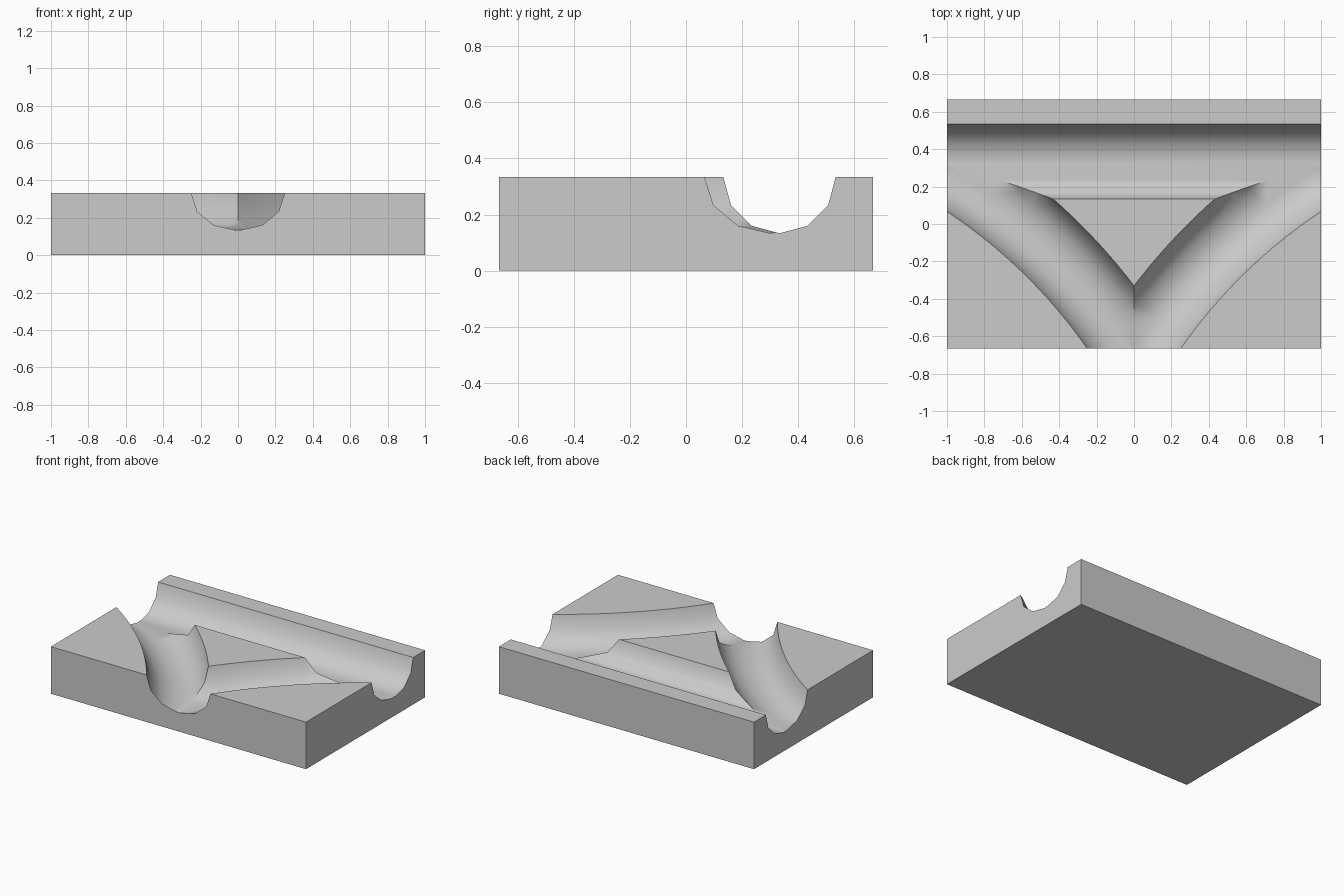
import bpy, bmesh
from math import sin, cos, radians

if "Cube" in bpy.data.objects:
    bpy.data.objects.remove(bpy.data.objects["Cube"])

W, D, H = 2.0, 4 / 3, 1 / 3      # tile size
R = 0.2                          # groove radius

# Groove section: lower half of a 12-gon, extended above the tile
section = [(R * cos(radians(a)), -R * sin(radians(a))) for a in range(0, 181, 30)]
section = [(R, 0.15)] + section + [(-R, 0.15)]


def groove_cutter(name, stations):
    """Sweep the section through stations of (x, y, side_x, side_y)."""
    bm = bmesh.new()
    rings = [[bm.verts.new((x + sx * u, y + sy * u, H + v)) for u, v in section]
             for x, y, sx, sy in stations]
    n = len(section)
    for a, b in zip(rings, rings[1:]):
        for i in range(n):
            j = (i + 1) % n
            bm.faces.new((a[i], a[j], b[j], b[i]))
    bm.faces.new(rings[0])
    bm.faces.new(rings[-1])
    bmesh.ops.recalc_face_normals(bm, faces=bm.faces)
    me = bpy.data.meshes.new(name)
    bm.to_mesh(me)
    bm.free()
    ob = bpy.data.objects.new(name, me)
    bpy.context.collection.objects.link(ob)
    ob.hide_render = True
    return ob


def arc_stations(side):
    """Arc from the front middle to the back corner on one side."""
    cx, cy, r = 2.54, -2.26, 2.99
    out = []
    for i in range(25):
        a = radians(156 - i * 2)
        c, s = cos(a), sin(a)
        out.append((side * (cx + r * c), cy + r * s, side * c, s))
    return out


# Tile block
bpy.ops.mesh.primitive_cube_add(size=1, location=(0, 0, H / 2))
tile = bpy.context.object
tile.name = "track_tile"
tile.scale = (W, D, H)
bpy.ops.object.transform_apply(location=True, scale=True)

# Straight groove and two mirrored curved grooves
cutters = [
    groove_cutter("straight_groove_cutter", [(-1.2, 1 / 3, 0, 1), (1.2, 1 / 3, 0, 1)]),
    groove_cutter("right_curve_cutter", arc_stations(1)),
    groove_cutter("left_curve_cutter", arc_stations(-1)),
]
for c in cutters:
    m = tile.modifiers.new("cut_" + c.name, 'BOOLEAN')
    m.operation = 'DIFFERENCE'
    m.solver = 'EXACT'
    m.object = c
    bpy.ops.object.modifier_apply(modifier=m.name)
for c in cutters:
    bpy.data.objects.remove(c)

# Smooth groove walls, crisp rims
bpy.ops.object.shade_smooth_by_angle(angle=radians(35))
